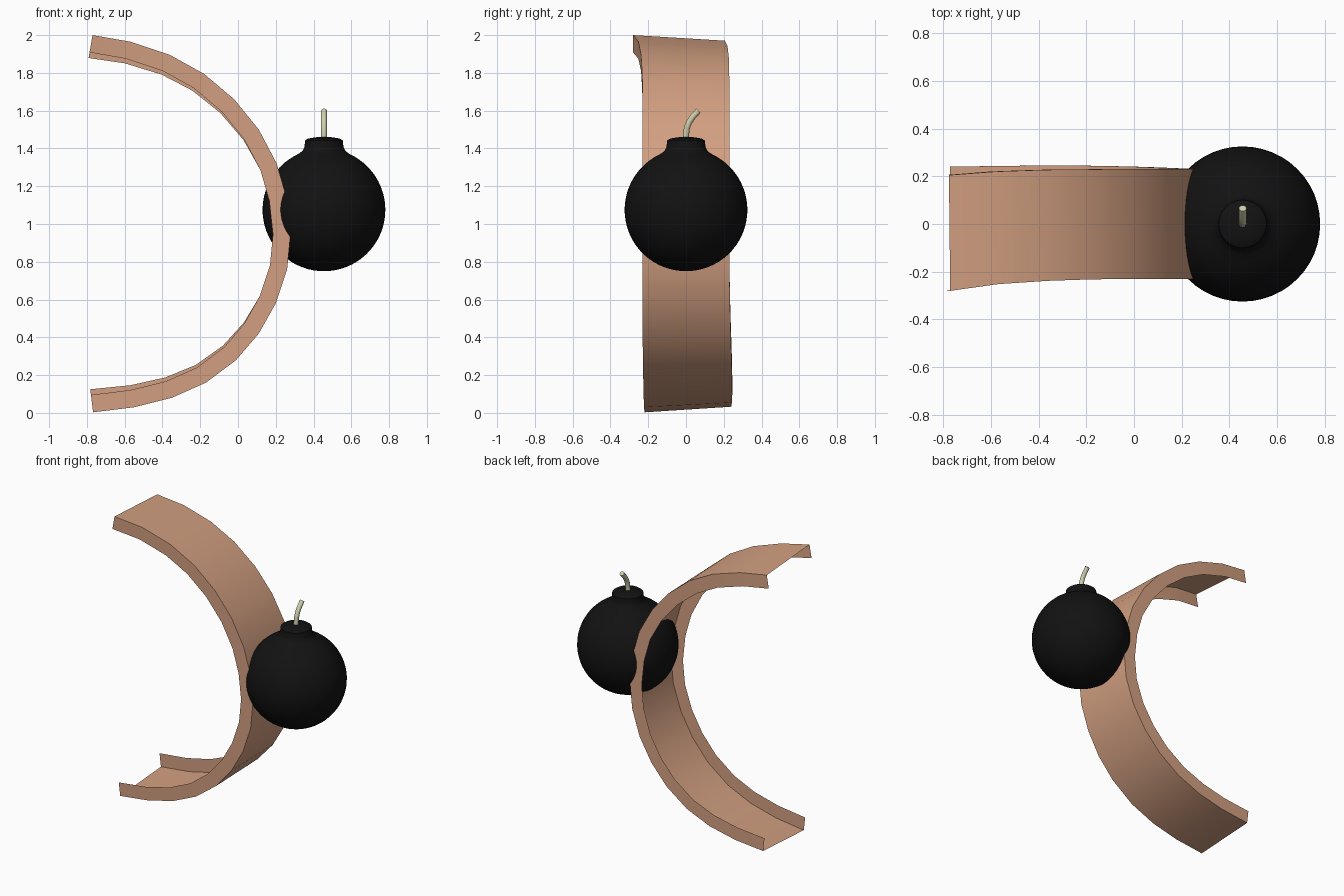
import bpy, bmesh, math
from mathutils import Vector

if "Cube" in bpy.data.objects:
    bpy.data.objects.remove(bpy.data.objects["Cube"])


def material(name, rgb):
    m = bpy.data.materials.new(name)
    m.diffuse_color = (*rgb, 1)
    m.use_nodes = True
    m.node_tree.nodes["Principled BSDF"].inputs["Base Color"].default_value = m.diffuse_color
    return m


def finish(name, bm, mat):
    me = bpy.data.meshes.new(name)
    bm.to_mesh(me)
    bm.free()
    ob = bpy.data.objects.new(name, me)
    bpy.context.collection.objects.link(ob)
    me.materials.append(mat)
    bpy.ops.object.select_all(action='DESELECT')
    ob.select_set(True)
    bpy.context.view_layer.objects.active = ob
    bpy.ops.object.shade_smooth_by_angle(angle=math.radians(40))
    return ob


copper = material("copper", (0.65, 0.35, 0.22))
black = material("black", (0.006, 0.006, 0.006))
cord = material("cord", (0.62, 0.62, 0.42))

# Curved channel: thin outer wall with two flanges turned inward, slightly skewed ends
arc = [(-.77, 2.0), (-.57, 1.965), (-.36, 1.895), (-.18, 1.795), (-.02, 1.66),
       (.11, 1.5), (.205, 1.32), (.257, 1.14), (.278, .945), (.26, .76),
       (.2, .58), (.11, .42), (-.01, .28), (-.17, .16), (-.35, .08),
       (-.55, .03), (-.767, .003)]
front_y = [-.28, -.252, -.238, -.232] + [-.23] * 8 + [-.228, -.226, -.224, -.222, -.22]
back_y = [.205, .22, .227, .229] + [.23] * 6 + [.233, .237, .241, .244, .245, .243, .24]
bm = bmesh.new()
rows = []
for i, (x, z) in enumerate(arc):
    a, b = arc[max(i - 1, 0)], arc[min(i + 1, 16)]
    t = Vector((b[0] - a[0], 0, b[1] - a[1])).normalized()
    n = Vector((t.z, 0, -t.x))
    skew = n * max(0, abs(i - 8) - 2) * 0.005
    f, k = Vector((x, front_y[i], z)), Vector((x, back_y[i], z)) + skew
    lip = n * 0.093
    rows.append([bm.verts.new(p) for p in (f + lip, f, k, k + lip)])
for r, s in zip(rows, rows[1:]):
    for j in range(3):
        bm.faces.new((r[j], s[j], s[j + 1], r[j + 1]))
finish("curved_channel", bm, copper)

# Round body with a blended collar, lathed from one profile
R, cx, cz = 0.325, 0.455, 1.075
profile = []
for i in range(29):
    a = math.radians(-90 + 150 * i / 28)
    profile.append((R * math.cos(a), cz + R * math.sin(a)))
profile += [(.13, 1.374), (.113, 1.388), (.103, 1.408), (.1, 1.442),
            (.085, 1.452), (.045, 1.459), (0, 1.461)]
bm = bmesh.new()
vs = [bm.verts.new((cx + r, 0, z)) for r, z in profile]
es = [bm.edges.new(p) for p in zip(vs, vs[1:])]
bmesh.ops.spin(bm, geom=vs + es, cent=(cx, 0, 0), axis=(0, 0, 1),
               angle=math.tau, steps=48, use_duplicate=False)
bmesh.ops.remove_doubles(bm, verts=bm.verts, dist=1e-4)
bmesh.ops.recalc_face_normals(bm, faces=bm.faces)
finish("round_body", bm, black)

# Bent fuse swept along a short path
path = [(0, 1.44), (0, 1.475), (.005, 1.51), (.017, 1.54), (.035, 1.566), (.066, 1.6)]
bm = bmesh.new()
rings = []
for i, (y, z) in enumerate(path):
    a, b = path[max(i - 1, 0)], path[min(i + 1, len(path) - 1)]
    t = Vector((0, b[0] - a[0], b[1] - a[1])).normalized()
    side = Vector((0, t.z, -t.y))
    ring = []
    for j in range(16):
        q = math.tau * j / 16
        off = Vector((math.cos(q), 0, 0)) + side * math.sin(q)
        ring.append(bm.verts.new(Vector((cx, y, z)) + off * 0.016))
    rings.append(ring)
for r, s in zip(rings, rings[1:]):
    for j in range(16):
        bm.faces.new((r[j], r[(j + 1) % 16], s[(j + 1) % 16], s[j]))
bm.faces.new(rings[-1])
bm.faces.new(rings[0][::-1])
bmesh.ops.recalc_face_normals(bm, faces=bm.faces)
finish("fuse", bm, cord)
